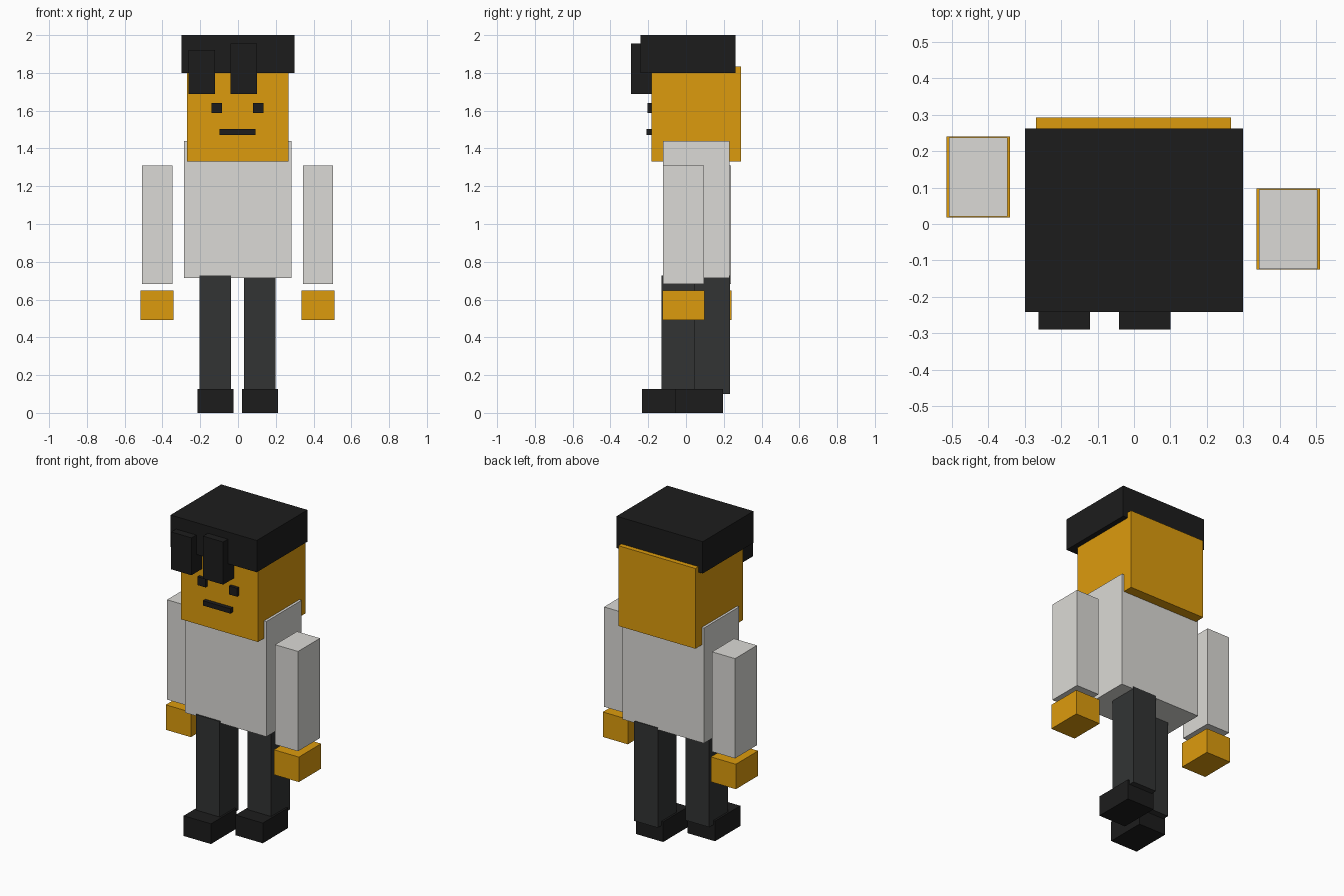
import bpy
import bmesh
from mathutils import Vector

if "Cube" in bpy.data.objects:
    bpy.data.objects.remove(bpy.data.objects["Cube"])


def material(name, r, g, b):
    m = bpy.data.materials.new(name)
    m.diffuse_color = (r, g, b, 1)
    m.use_nodes = True
    m.node_tree.nodes["Principled BSDF"].inputs["Base Color"].default_value = m.diffuse_color
    return m


SKIN = material("skin", 0.72, 0.33, 0.004)
BLACK = material("black", 0.012, 0.012, 0.012)
TROUSERS = material("trousers", 0.032, 0.034, 0.034)
SHIRT = material("shirt", 0.71, 0.70, 0.67)


def box(name, mat, x, y, z):
    """Box given by its (min, max) extent on each axis."""
    lo, hi = Vector((x[0], y[0], z[0])), Vector((x[1], y[1], z[1]))
    bm = bmesh.new()
    bmesh.ops.create_cube(bm, size=1)
    bmesh.ops.scale(bm, vec=hi - lo, verts=bm.verts)
    mesh = bpy.data.meshes.new(name)
    bm.to_mesh(mesh)
    bm.free()
    mesh.materials.append(mat)
    ob = bpy.data.objects.new(name, mesh)
    ob.location = (lo + hi) / 2
    bpy.context.collection.objects.link(ob)
    return ob


def span(centre, half):
    return (centre - half, centre + half)


# Head, hair cap and fringe
box("head", SKIN, (-0.27, 0.267), (-0.183, 0.292), (1.33, 1.835))
box("hair", BLACK, (-0.30, 0.30), (-0.242, 0.262), (1.80, 2.0))
box("fringe_left", BLACK, (-0.262, -0.121), (-0.29, -0.15), (1.687, 1.922))
box("fringe_right", BLACK, (-0.041, 0.10), (-0.29, -0.15), (1.687, 1.955))

# Face
for side, x in (("left", -0.112), ("right", 0.107)):
    box("eye_" + side, BLACK, span(x, 0.028), (-0.203, -0.15), (1.587, 1.64))
box("mouth", BLACK, (-0.098, 0.093), (-0.209, -0.15), (1.472, 1.502))

# Torso
box("torso", SHIRT, (-0.285, 0.283), (-0.122, 0.229), (0.715, 1.44))

# Limbs in a walking pose: side, arm x, arm y, leg x, leg y, shoe y
for side, ax, ay, lx, ly, sy in (
    ("left", -0.428, 0.129, -0.12, -0.035, -0.107),
    ("right", 0.424, -0.014, 0.116, 0.139, 0.071),
):
    box("sleeve_" + side, SHIRT, span(ax, 0.08), span(ay, 0.109), (0.683, 1.311))
    box("hand_" + side, SKIN, span(ax, 0.087), span(ay, 0.111), (0.492, 0.649))
    box("leg_" + side, TROUSERS, span(lx, 0.083), span(ly, 0.094), (0.10, 0.728))
    box("shoe_" + side, BLACK, span(lx, 0.095), span(sy, 0.126), (0.0, 0.127))
